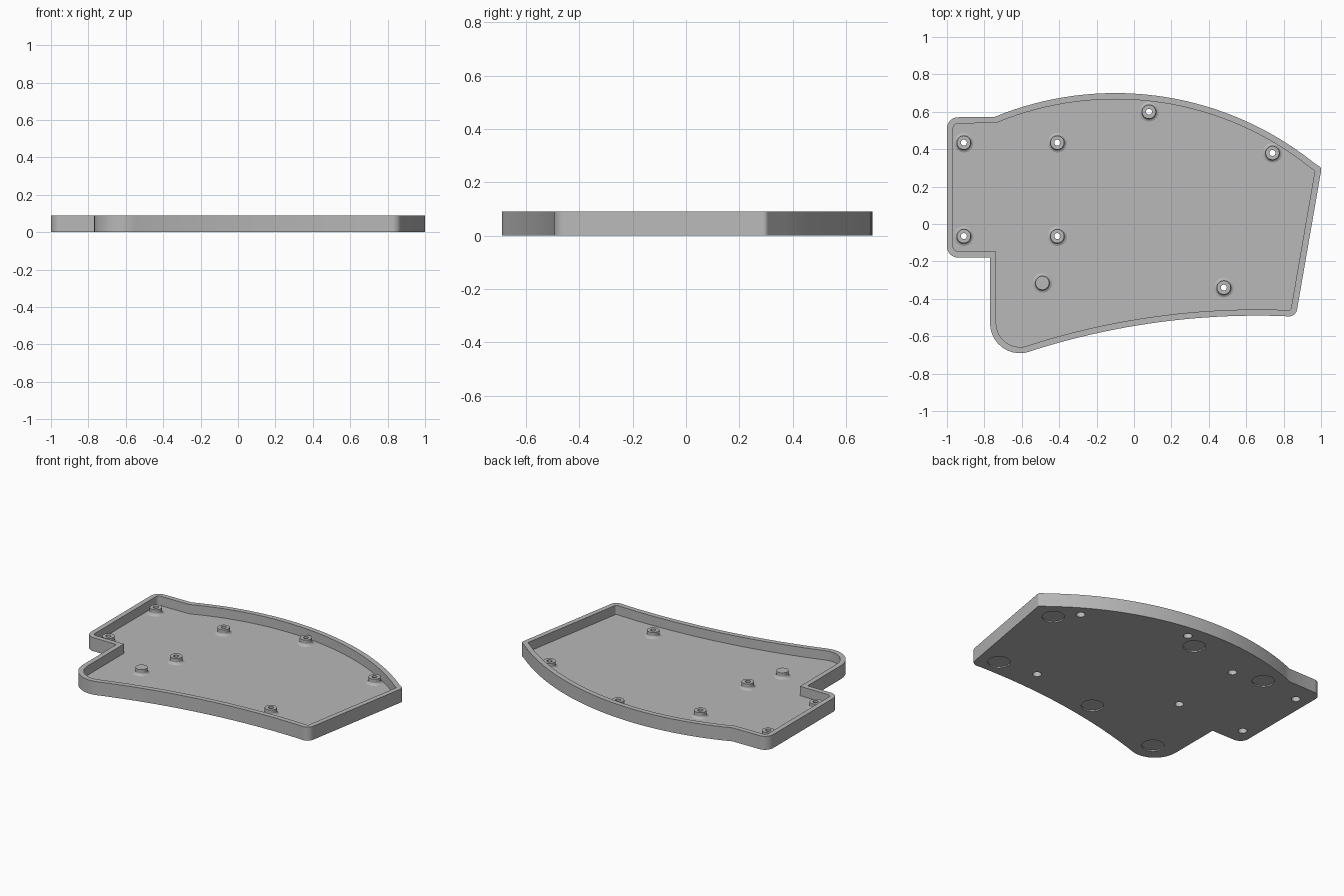
import bpy, bmesh, math
from mathutils import Vector

HEIGHT, FLOOR, WALL = 0.09, 0.028, 0.033
POST_TOP, SEAT = 0.066, 0.042
POST_R, FOOT_R, HEAD_R, HOLE_R = 0.037, 0.052, 0.027, 0.016
PAD_R, PAD_DEPTH = 0.068, 0.008

cube = bpy.data.objects.get("Cube")
if cube:
    bpy.data.objects.remove(cube, do_unlink=True)

grey = bpy.data.materials.new("plain grey")
grey.use_nodes = True
grey.diffuse_color = (0.48, 0.48, 0.48, 1)
grey.node_tree.nodes["Principled BSDF"].inputs["Base Color"].default_value = grey.diffuse_color


def make_object(name, bm):
    bmesh.ops.recalc_face_normals(bm, faces=bm.faces)
    mesh = bpy.data.meshes.new(name)
    bm.to_mesh(mesh)
    bm.free()
    mesh.materials.append(grey)
    obj = bpy.data.objects.new(name, mesh)
    bpy.context.scene.collection.objects.link(obj)
    return obj


def smooth(obj):
    bpy.ops.object.select_all(action='DESELECT')
    obj.select_set(True)
    bpy.context.view_layer.objects.active = obj
    bpy.ops.object.shade_smooth_by_angle(angle=math.radians(30))


def arc(cx, cy, radius, x0, x1, sign, steps=32):
    """Points (position, corner radius) along a shallow arc from x0 to x1."""
    xs = [x0 + (x1 - x0) * i / steps for i in range(steps + 1)]
    return [(Vector((x, cy + sign * math.sqrt(radius**2 - (x - cx)**2))), 0) for x in xs]


def inset(corners, width):
    """Mitred inward offset of a counter-clockwise outline."""
    result = []
    for i, (p, r) in enumerate(corners):
        a = (p - corners[i - 1][0]).normalized()
        b = (corners[(i + 1) % len(corners)][0] - p).normalized()
        na, nb = Vector((-a.y, a.x)), Vector((-b.y, b.x))
        result.append((p + (na + nb) * width / (1 + na.dot(nb)), max(r - width, 0.004) if r else 0))
    return result


def fillet(corners, steps=10):
    """Round every corner that has a radius."""
    points = []
    for i, (p, r) in enumerate(corners):
        if not r:
            points.append(p)
            continue
        a = (corners[i - 1][0] - p).normalized()
        b = (corners[(i + 1) % len(corners)][0] - p).normalized()
        half = a.angle(b) / 2
        centre = p + (a + b).normalized() * r / math.sin(half)
        start = p + a * r / math.tan(half) - centre
        sweep = math.pi - 2 * half
        for k in range(steps + 1):
            t = sweep * k / steps
            c, s = math.cos(t), math.sin(t)
            points.append(centre + Vector((start.x * c - start.y * s, start.x * s + start.y * c)))
    return points


def lathe(name, profile, x, y, closed, steps=40):
    """Spin a radius/height profile around a vertical axis."""
    bm = bmesh.new()
    verts = [bm.verts.new((x + r, y, z)) for r, z in profile]
    edges = [bm.edges.new(pair) for pair in zip(verts, verts[1:])]
    if closed:
        edges.append(bm.edges.new((verts[-1], verts[0])))
    bmesh.ops.spin(bm, geom=verts + edges, cent=(x, y, 0), axis=(0, 0, 1),
                   angle=math.tau, steps=steps, use_duplicate=False)
    bmesh.ops.remove_doubles(bm, verts=bm.verts, dist=1e-5)
    return make_object(name, bm)


# Outline, counter-clockwise from the back right tab
corners = [(Vector((-1, 0.57)), 0.06), (Vector((-1, -0.18)), 0.06),
           (Vector((-0.77, -0.18)), 0), (Vector((-0.77, -0.757)), 0.16)]
corners += arc(0.66, -4.46, 3.97, -0.54, 0.80, 1)
corners += [(Vector((0.865, -0.497)), 0.045), (Vector((1.003, 0.30)), 0.02)]
corners += arc(-0.1, -1.0, 1.7, 0.96, -0.745, 1)
outer, inner = fillet(corners), fillet(inset(corners, WALL))

# Tray: base, outer wall, rim, inner wall and floor
bm = bmesh.new()
loops = [[bm.verts.new((p.x, p.y, z)) for p in pts]
         for pts, z in ((outer, 0), (outer, HEIGHT), (inner, HEIGHT), (inner, FLOOR))]
for low, high in zip(loops, loops[1:]):
    for i in range(len(low)):
        bm.faces.new((low[i - 1], low[i], high[i], high[i - 1]))
bm.faces.new(loops[0])
bm.faces.new(loops[-1])
tray = make_object("tray", bm)

screws = [(-0.91, 0.435), (-0.41, 0.435), (-0.91, -0.065), (-0.41, -0.065),
          (0.08, 0.60), (0.74, 0.38), (0.48, -0.34)]
pads = [(0.85, 0.255), (0.75, -0.375), (-0.03, 0.53),
        (-0.62, 0.475), (-0.02, -0.415), (-0.61, -0.55)]

# Screw head holes through the floor and shallow round pad recesses below
bm = bmesh.new()
for spots, radius, top in ((screws, HEAD_R, FLOOR + 0.01), (pads, PAD_R, PAD_DEPTH)):
    for x, y in spots:
        disc = bmesh.ops.create_cone(bm, cap_ends=True, segments=40, radius1=radius,
                                     radius2=radius, depth=top + 0.02)
        bmesh.ops.translate(bm, verts=disc["verts"], vec=(x, y, top / 2 - 0.01))
cutter = make_object("recess_cutter", bm)
cutter.hide_render = True
cut = tray.modifiers.new("recesses", 'BOOLEAN')
cut.operation, cut.solver, cut.object = 'DIFFERENCE', 'EXACT', cutter
bpy.context.view_layer.objects.active = tray
tray.select_set(True)
bpy.ops.object.modifier_apply(modifier=cut.name)
bpy.data.objects.remove(cutter, do_unlink=True)
smooth(tray)

# Hollow screw posts with a flared foot
side = [(FOOT_R, FLOOR), (FOOT_R - 0.009, FLOOR + 0.004),
        (POST_R, FLOOR + 0.013), (POST_R, POST_TOP)]
bore = [(HOLE_R, POST_TOP), (HOLE_R, SEAT), (HEAD_R, SEAT), (HEAD_R, FLOOR)]
for n, (x, y) in enumerate(screws, 1):
    smooth(lathe(f"screw_post_{n}", side + bore, x, y, True))

# Solid support post
smooth(lathe("support_post", [(0, FLOOR)] + side + [(0, POST_TOP)], -0.49, -0.315, False))
